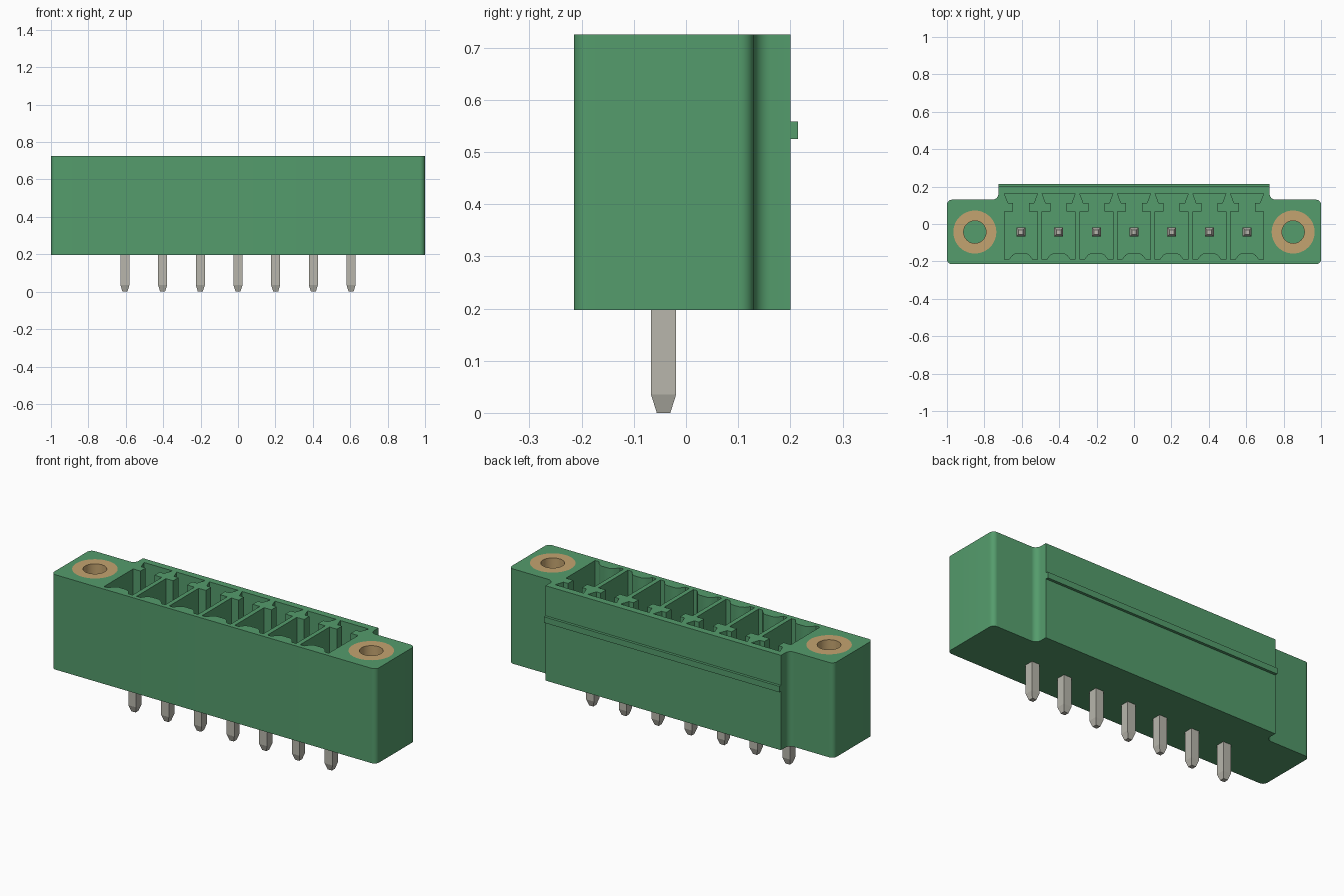
import bpy, bmesh, math

cube = bpy.data.objects.get("Cube")
if cube:
    bpy.data.objects.remove(cube, do_unlink=True)

Z0, Z1 = 0.197, 0.725       # housing bottom and top
FLOOR = 0.27                # cavity floor
PITCH, PIN_Y, SCREW_X = 0.2015, -0.043, 0.851
XS = [(i - 3) * PITCH for i in range(7)]


def material(name, rgb):
    m = bpy.data.materials.new(name)
    m.use_nodes = True
    m.diffuse_color = (*rgb, 1)
    m.node_tree.nodes["Principled BSDF"].inputs["Base Color"].default_value = (*rgb, 1)
    return m


GREEN = material("housing green", (0.089, 0.332, 0.150))
BRASS = material("brass tan", (0.552, 0.371, 0.162))
METAL = material("tinned metal", (0.479, 0.468, 0.413))


def loft(name, rings, mat, closed_loop=False):
    """Skin a list of equal-length point rings, capped or joined end to end."""
    bm = bmesh.new()
    vs = [[bm.verts.new(p) for p in r] for r in rings]
    n = len(vs[0])
    pairs = list(zip(vs, vs[1:]))
    if closed_loop:
        pairs.append((vs[-1], vs[0]))
    else:
        bm.faces.new(vs[0])
        bm.faces.new(vs[-1])
    for a, b in pairs:
        for i in range(n):
            j = (i + 1) % n
            bm.faces.new((a[i], a[j], b[j], b[i]))
    bmesh.ops.recalc_face_normals(bm, faces=bm.faces)
    me = bpy.data.meshes.new(name)
    bm.to_mesh(me)
    bm.free()
    me.materials.append(mat)
    ob = bpy.data.objects.new(name, me)
    bpy.context.collection.objects.link(ob)
    return ob


def prism(name, pts, z0, z1, mat):
    return loft(name, [[(x, y, z) for x, y in pts] for z in (z0, z1)], mat)


def arc(cx, cy, r, a0, a1, n=8):
    return [(cx + r * math.cos(math.radians(a0 + (a1 - a0) * i / n)),
             cy + r * math.sin(math.radians(a0 + (a1 - a0) * i / n))) for i in range(n + 1)]


def circle(cx, cy, r, n=48):
    return arc(cx, cy, r, 0, 360, n)[:-1]


def mirrored(half):
    """Complete a right-hand half profile across x = 0."""
    return half + [(-x, y) for x, y in reversed(half)]


def activate(ob):
    bpy.ops.object.select_all(action='DESELECT')
    ob.select_set(True)
    bpy.context.view_layer.objects.active = ob


def smooth(ob):
    activate(ob)
    bpy.ops.object.shade_smooth_by_angle(angle=math.radians(30))


def cut(target, cutter):
    cutter.hide_render = True
    m = target.modifiers.new("cut", 'BOOLEAN')
    m.operation, m.solver, m.object = 'DIFFERENCE', 'EXACT', cutter
    activate(target)
    bpy.ops.object.modifier_apply(modifier=m.name)
    bpy.data.objects.remove(cutter, do_unlink=True)


# Housing: flanged block with rounded corners and fillets beside the raised back
r, f = 0.027, 0.032
outline = mirrored(
    arc(1 - r, -0.215 + r, r, -90, 0)
    + arc(1 - r, 0.13 - r, r, 0, 90)
    + arc(0.725 + f, 0.13 + f, f, 270, 180)
    + [(0.725, 0.2)])
housing = prism("housing", outline, Z0, Z1, GREEN)

# Contact cavities: keyed back slot, side ribs and a bulge on the front wall
cell = mirrored([(0.025, -0.154), (0.046, -0.166), (0.064, -0.19), (0.088, -0.19),
                 (0.088, 0.067), (0.043, 0.067), (0.043, 0.113), (0.070, 0.113),
                 (0.088, 0.162)])
for x in XS:
    cut(housing, prism("cavity_cutter", [(x + px, py) for px, py in cell],
                       FLOOR, Z1 + 0.1, GREEN))

# Blind screw bores in the flanges
for s in (-1, 1):
    cut(housing, prism("bore_cutter", circle(s * SCREW_X, PIN_Y, 0.115),
                       0.35, Z1 + 0.1, GREEN))
smooth(housing)

# Threaded inserts
for side, s in (("left", 1), ("right", -1)):
    profile = [(0.115, 0.35), (0.115, Z1), (0.06, Z1), (0.06, 0.35)]
    rings = [[(x, y, z) for x, y in circle(s * SCREW_X, PIN_Y, rad)] for rad, z in profile]
    smooth(loft(side + "_threaded_insert", rings, BRASS, closed_loop=True))

# Latch ridge along the back
prism("latch_ridge", [(-0.725, 0.198), (0.725, 0.198), (0.725, 0.215), (-0.725, 0.215)],
      0.525, 0.558, GREEN)

# Square contact pins with tapered ends
for i, x in enumerate(XS):
    rings = []
    for h, z in ((0.013, 0), (0.024, 0.035), (0.024, 0.53), (0.012, 0.56)):
        rings.append([(x + a * h, PIN_Y + b * h, z)
                      for a, b in ((-1, -1), (1, -1), (1, 1), (-1, 1))])
    loft("contact_pin_%d" % (i + 1), rings, METAL)
